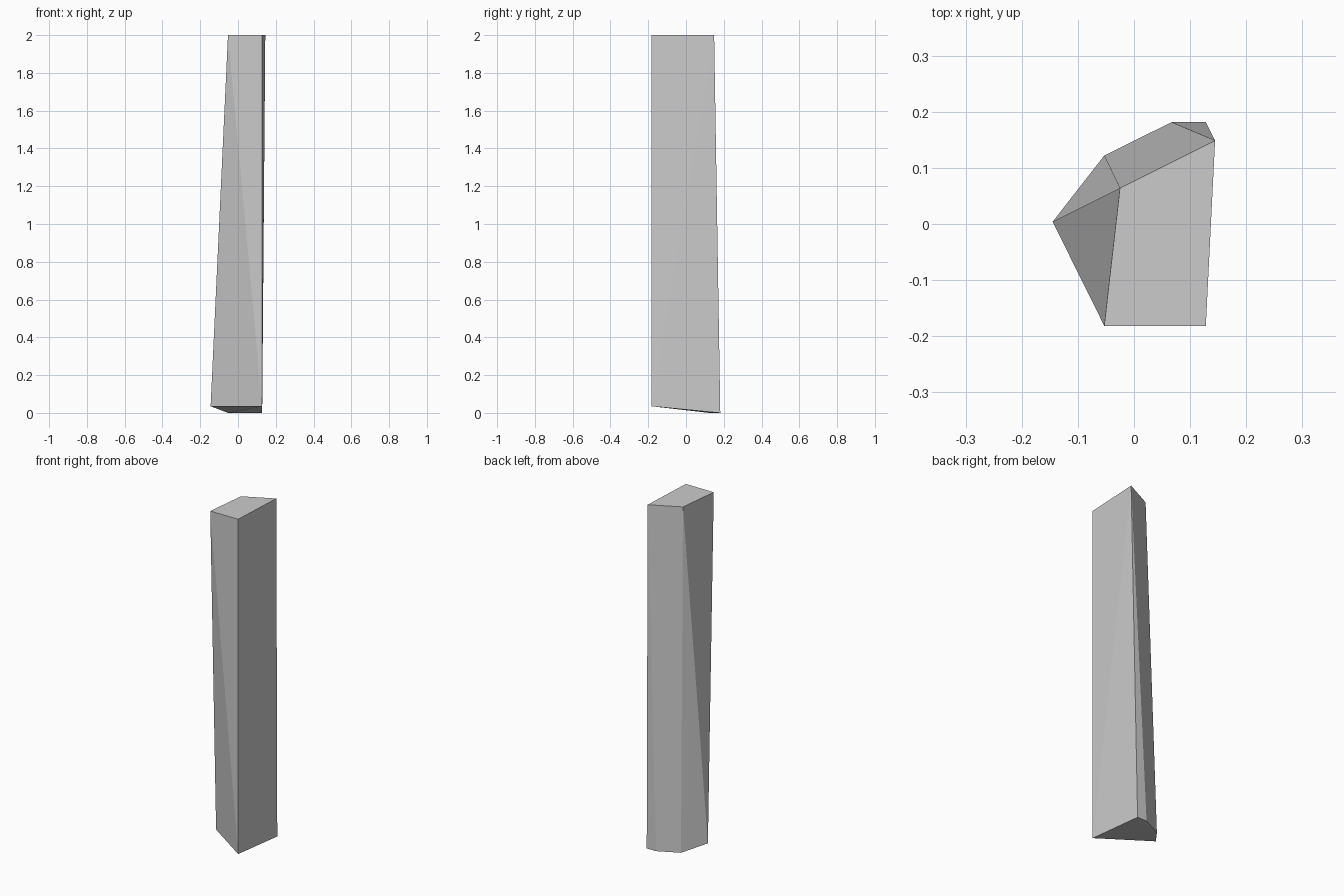
import bpy, bmesh

if "Cube" in bpy.data.objects:
    bpy.data.objects.remove(bpy.data.objects["Cube"])

# Skewed wooden-shard style post: five-sided foot lofted to a four-sided top
foot = [(-0.145, 0.004, 0.035), (0.128, -0.1815, 0.035), (0.128, 0.1815, 0),
        (0.067, 0.1815, 0), (-0.053, 0.122, 0)]
top = [(-0.053, -0.1815), (0.128, -0.1815), (0.1445, 0.149), (-0.025, 0.064)]

bm = bmesh.new()
f = [bm.verts.new(p) for p in foot]
t = [bm.verts.new((x, y, 2)) for x, y in top]

# Caps
bm.faces.new(t)
bm.faces.new((f[0], f[4], f[1]))
bm.faces.new((f[4], f[2], f[1]))
bm.faces.new((f[4], f[3], f[2]))

# Sides, going round from the front
for side in ((f[0], f[1], t[0]), (f[1], t[1], t[0]),
             (f[1], t[2], t[1]), (f[1], f[2], t[2]),
             (f[2], f[3], t[2]), (f[3], f[4], t[3], t[2]),
             (f[4], f[0], t[3]), (f[0], t[0], t[3])):
    bm.faces.new(side)
bmesh.ops.recalc_face_normals(bm, faces=bm.faces)

mesh = bpy.data.meshes.new("post")
bm.to_mesh(mesh)
bm.free()
post = bpy.data.objects.new("post", mesh)
bpy.context.collection.objects.link(post)
